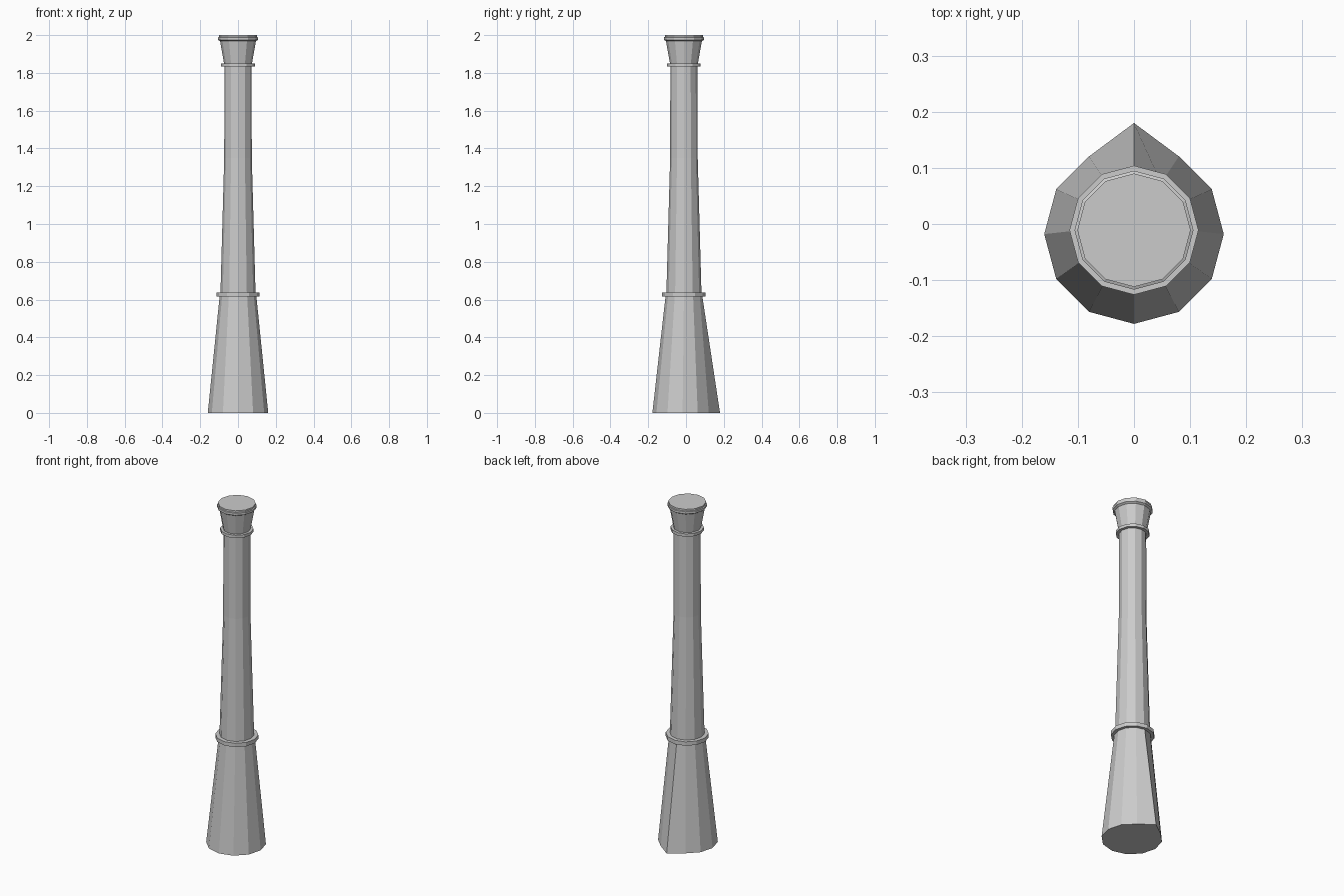
import bpy, bmesh
from math import sin, cos, pi

if "Cube" in bpy.data.objects:
    bpy.data.objects.remove(bpy.data.objects["Cube"])

SIDES = 12
AXIS_Y = -0.011


def lathe(name, profile, axis_y=AXIS_Y):
    """Twelve-sided capped solid from (radius, z) or (radius, z, y-offset) rows."""
    bm = bmesh.new()
    rings = []
    for row in profile:
        r, z = row[:2]
        cy = row[2] if len(row) > 2 else axis_y
        rings.append([bm.verts.new((r * sin(2 * pi * i / SIDES),
                                    cy + r * cos(2 * pi * i / SIDES), z))
                      for i in range(SIDES)])
    for low, high in zip(rings, rings[1:]):
        for i in range(SIDES):
            j = (i + 1) % SIDES
            bm.faces.new((low[i], low[j], high[j], high[i]))
    bm.faces.new(rings[0])
    bm.faces.new(rings[-1])
    bmesh.ops.recalc_face_normals(bm, faces=bm.faces)
    mesh = bpy.data.meshes.new(name)
    bm.to_mesh(mesh)
    bm.free()
    obj = bpy.data.objects.new(name, mesh)
    bpy.context.collection.objects.link(obj)
    return obj


# Flared foot, with its rear corner pulled out to a point at the ground
foot = lathe("flared_foot", [(0.16, 0, -0.018), (0.097, 0.62)])
foot.data.vertices[0].co.y = 0.18

# Collar between foot and shaft
lathe("lower_collar", [(0.115, 0.615), (0.115, 0.638)])

# Shaft: tapered below, straight above
lathe("shaft", [(0.093, 0.63), (0.073, 1.35), (0.072, 1.84)])

# Thin ring under the capital
lathe("upper_ring", [(0.089, 1.833), (0.089, 1.85)])

# Flared capital with lip and flat top
lathe("capital", [(0.073, 1.845), (0.095, 1.968), (0.106, 1.975),
                  (0.106, 1.988), (0.101, 1.99), (0.101, 2.0)])
